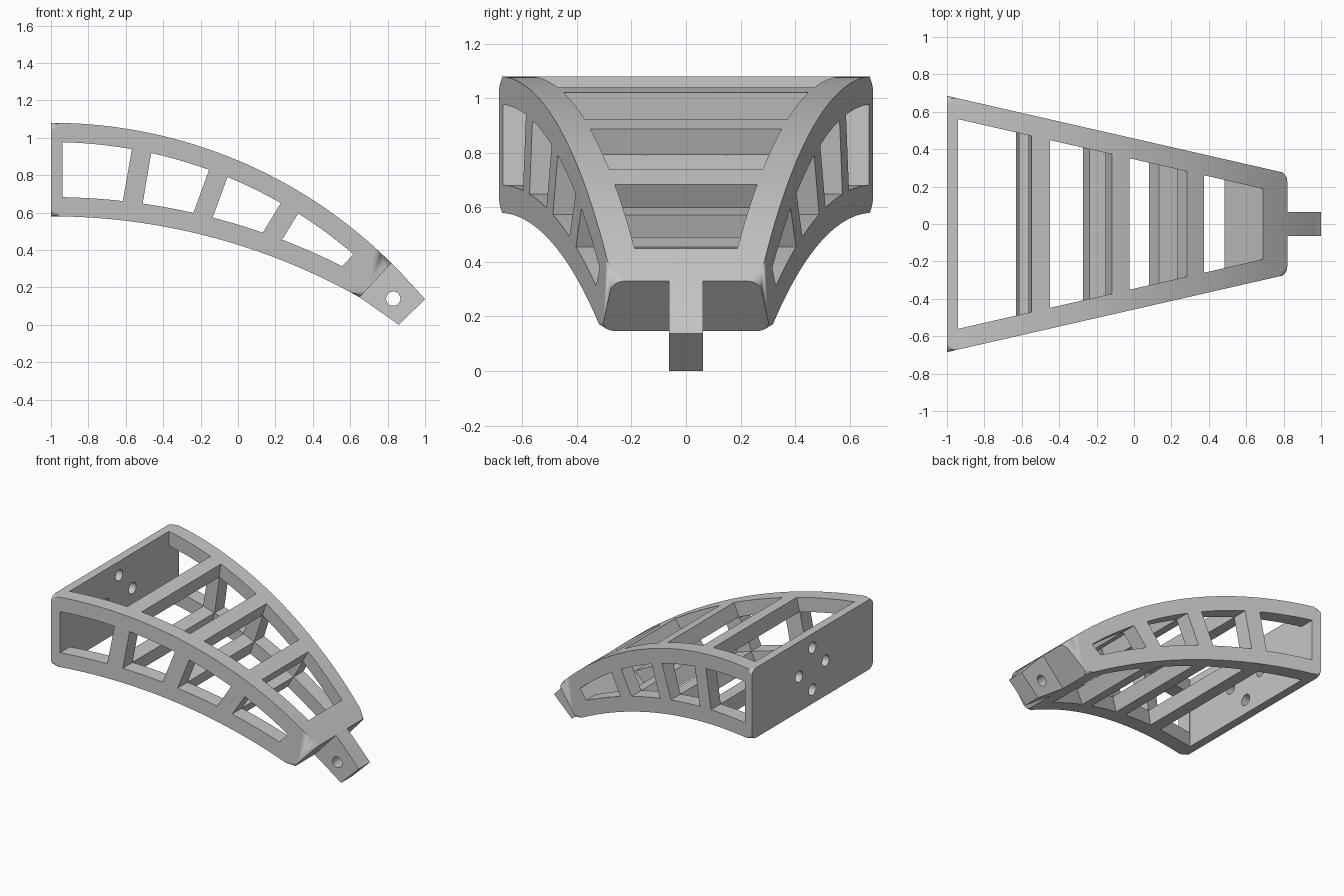
import bpy, bmesh, math
from mathutils import Matrix

if "Cube" in bpy.data.objects:
    bpy.data.objects.remove(bpy.data.objects["Cube"], do_unlink=True)

COLOUR = (0.57, 0.57, 0.57, 1)
grey = bpy.data.materials.new("matte_grey")
grey.use_nodes = True
grey.diffuse_color = COLOUR
grey.node_tree.nodes["Principled BSDF"].inputs["Base Color"].default_value = COLOUR

BACK, WALL, INSET = -0.94, 0.11, 0.102
TOP_R, BOTTOM_R = 2.583, 3.36
GAP = 0.001  # keeps neighbouring cutters from sharing a plane


# Side outline: two arcs, both level at the back end; inset gives the frame thickness
def arc(x, radius, start, inset):
    return start - radius + math.sqrt((radius + inset) ** 2 - (x + 1) ** 2)


def top(x, inset=0.0):
    return arc(x, TOP_R, 1.08, -inset)


def bottom(x, inset=0.0):
    return arc(x, BOTTOM_R, 0.58, inset)


def span(a, b, n):
    return [a + (b - a) * i / n for i in range(n + 1)]


# Plan outline: straight taper
def outer(x):
    return 0.685 - 0.228 * (x + 1)


def inner(x):
    return outer(x) - WALL


def prism(name, profile, half_width, round_edges=()):
    """Side profile (x, z) spread symmetrically across y."""
    bm = bmesh.new()
    a, b = ([bm.verts.new((x, s * half_width(x), z)) for x, z in profile] for s in (-1, 1))
    n = len(profile)
    bm.faces.new(a)
    bm.faces.new(b[::-1])
    for i in range(n):
        j = (i + 1) % n
        bm.faces.new((a[j], a[i], b[i], b[j]))
    if round_edges:
        edges = [bm.edges.get((r[i], r[(i + 1) % n])) for r in (a, b) for i in round_edges]
        bmesh.ops.bevel(bm, geom=edges, offset=0.045, segments=5, profile=0.5,
                        affect='EDGES', clamp_overlap=False)
    return to_object(name, bm)


def cylinder(name, radius, length, matrix):
    bm = bmesh.new()
    bmesh.ops.create_cone(bm, cap_ends=True, segments=32, radius1=radius,
                          radius2=radius, depth=length, matrix=matrix)
    return to_object(name, bm)


def to_object(name, bm):
    bmesh.ops.triangulate(bm, faces=bm.faces)
    bmesh.ops.recalc_face_normals(bm, faces=bm.faces)
    mesh = bpy.data.meshes.new(name)
    bm.to_mesh(mesh)
    bm.free()
    mesh.materials.append(grey)
    obj = bpy.data.objects.new(name, mesh)
    bpy.context.collection.objects.link(obj)
    return obj


def cut(target, cutters):
    bpy.context.view_layer.objects.active = target
    for cutter in cutters:
        mod = target.modifiers.new("cut", 'BOOLEAN')
        mod.operation, mod.solver, mod.object = 'DIFFERENCE', 'MANIFOLD', cutter
        bpy.ops.object.modifier_apply(modifier=mod.name)
        bpy.data.objects.remove(cutter, do_unlink=True)


def finish(obj):
    bpy.ops.object.select_all(action='DESELECT')
    obj.select_set(True)
    bpy.context.view_layer.objects.active = obj
    bpy.ops.object.shade_smooth_by_angle(angle=math.radians(30))
    mod = obj.modifiers.new("weighted_normals", 'WEIGHTED_NORMAL')
    mod.keep_sharp = True
    mod.weight = 100


# Leaning rib faces, each a line x = x0 + slope * (z - z0)
def leaning(x0, z0, slope):
    return lambda z: x0 + slope * (z - z0)


def meet(line, curve, inset):
    x = line(0.5)
    for _ in range(120):
        x = line(curve(x, inset))
    return x


def chain(curve, rear, front, inset, trim):
    """Points along an inset arc between two rib faces."""
    ends = meet(rear, curve, inset) + trim, meet(front, curve, inset) - trim
    return [(x, curve(x, inset)) for x in span(*ends, 10)]


bays = [
    (leaning(BACK, 0, 0), leaning(-0.565, 0.94, 0.175)),
    (leaning(-0.465, 0.925, 0.17), leaning(-0.15, 0.835, 0.365)),
    (leaning(-0.055, 0.80, 0.365), leaning(0.24, 0.665, 0.61)),
    (leaning(0.325, 0.605, 0.61), leaning(0.69, 0.45, 0.95)),
]

# Body: curved, tapered beam with rounded long edges
N = 36
body = prism("curved_frame",
             [(x, top(x)) for x in span(-1, 0.82, N)] +
             [(x, bottom(x)) for x in span(0.65, -1, N)],
             outer, [i for i in range(2 * N + 1) if i != N])

# Hollow core running the length of the body
first, last = bays[0][0], bays[-1][1]
roof, floor = [[(x, curve(x, INSET)) for x in span(meet(first, curve, INSET) + GAP,
                                                   meet(last, curve, INSET) - GAP, 40)]
               for curve in (top, bottom)]
cutters = [prism("core_cutter", roof + floor[::-1], inner)]

# Bays open through top and bottom, side windows open through both flanks
for rear, front in bays:
    hi, lo = 1.2, -0.1
    cutters.append(prism("bay_cutter",
                         [(rear(hi), hi), (front(hi), hi), (front(lo), lo), (rear(lo), lo)],
                         lambda x: inner(x) - GAP))
    window = [chain(c, rear, front, INSET + GAP, 2 * GAP) for c in (top, bottom)]
    cutters.append(prism("window_cutter", window[0] + window[1][::-1], lambda x: 0.9))

# Four mounting holes in the back plate
for k in range(4):
    y, z = 0.15 * math.cos(k * math.pi / 2), 0.15 * math.sin(k * math.pi / 2)
    cutters.append(cylinder("mount_hole_cutter", 0.04, 0.2, Matrix.Translation(
        (-0.98, y, 0.83 + z)) @ Matrix.Rotation(math.pi / 2, 4, 'Y')))
cut(body, cutters)
finish(body)

# Pivot tongue continuing the curve, with a cross hole
tongue = prism("pivot_tongue",
               [(x, top(x)) for x in span(0.82, 0.98, 6)] +
               [(1.0, 0.137), (0.865, 0.005), (0.86, 0.0), (0.65, bottom(0.65))],
               lambda x: 0.063)
cut(tongue, [cylinder("pivot_hole_cutter", 0.038, 0.4, Matrix.Translation(
    (0.83, 0, 0.14)) @ Matrix.Rotation(math.pi / 2, 4, 'X'))])
finish(tongue)
